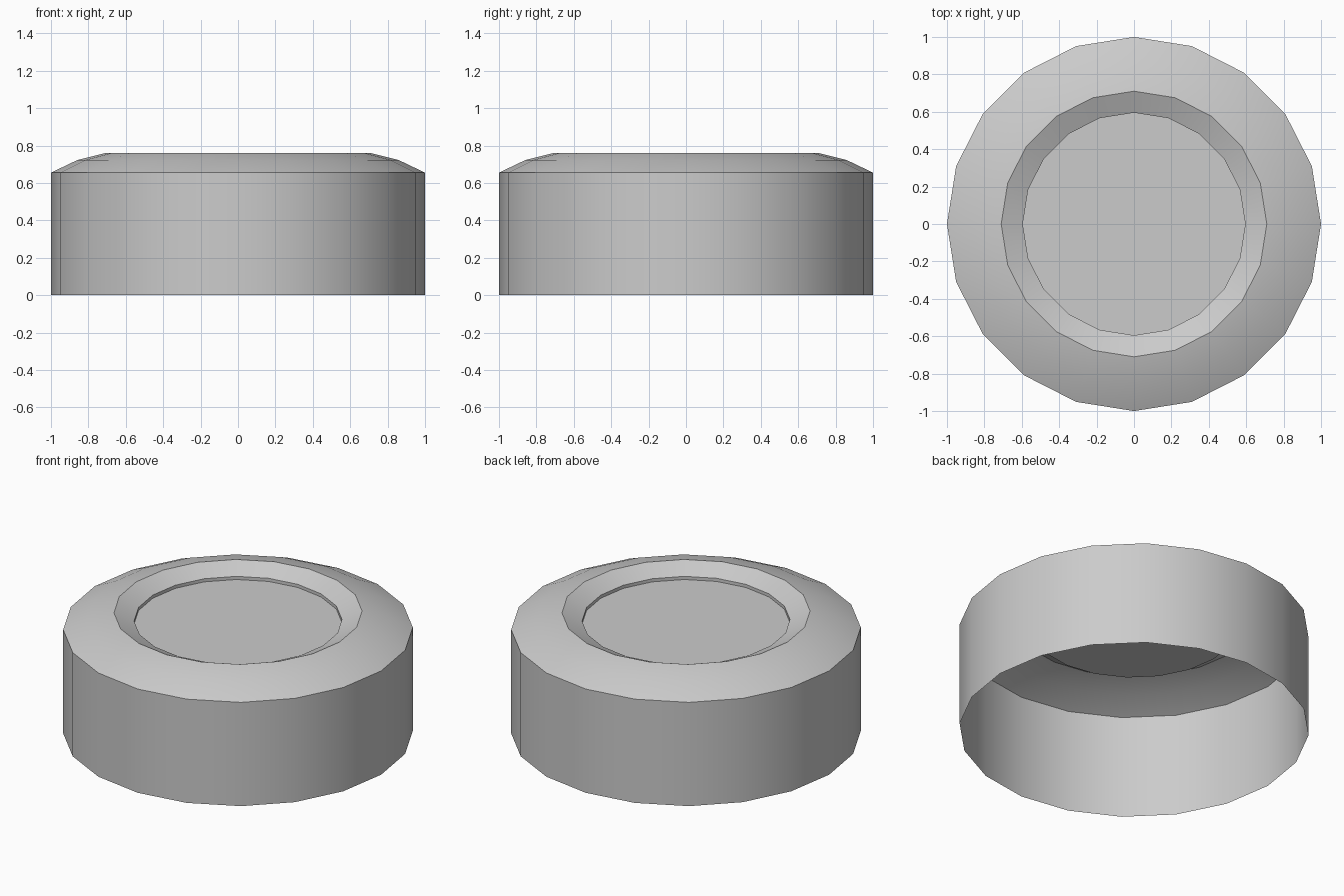
import bpy, bmesh
from math import cos, sin, pi, radians

if "Cube" in bpy.data.objects:
    bpy.data.objects.remove(bpy.data.objects["Cube"])

SIDES = 20
# Outer wall, domed shoulder, inward bevel, small recess step (radius, height)
PROFILE = [(1.0, 0.0), (1.0, 0.655), (0.86, 0.722), (0.71, 0.76),
           (0.595, 0.707), (0.595, 0.687)]


def lathe(name, profile):
    bm = bmesh.new()
    rings = [[bm.verts.new((r * cos(2 * pi * i / SIDES), r * sin(2 * pi * i / SIDES), z))
              for i in range(SIDES)] for r, z in profile]
    for low, high in zip(rings, rings[1:]):
        for i in range(SIDES):
            j = (i + 1) % SIDES
            bm.faces.new((low[i], low[j], high[j], high[i]))
    # Flat recessed disc; the underside stays open
    bm.faces.new(rings[-1])
    mesh = bpy.data.meshes.new(name)
    bm.to_mesh(mesh)
    bm.free()
    obj = bpy.data.objects.new(name, mesh)
    bpy.context.collection.objects.link(obj)
    return obj


# Hollow round cap
cap = lathe("round_cap", PROFILE)
bpy.context.view_layer.objects.active = cap
cap.select_set(True)
bpy.ops.object.shade_smooth_by_angle(angle=radians(38))
